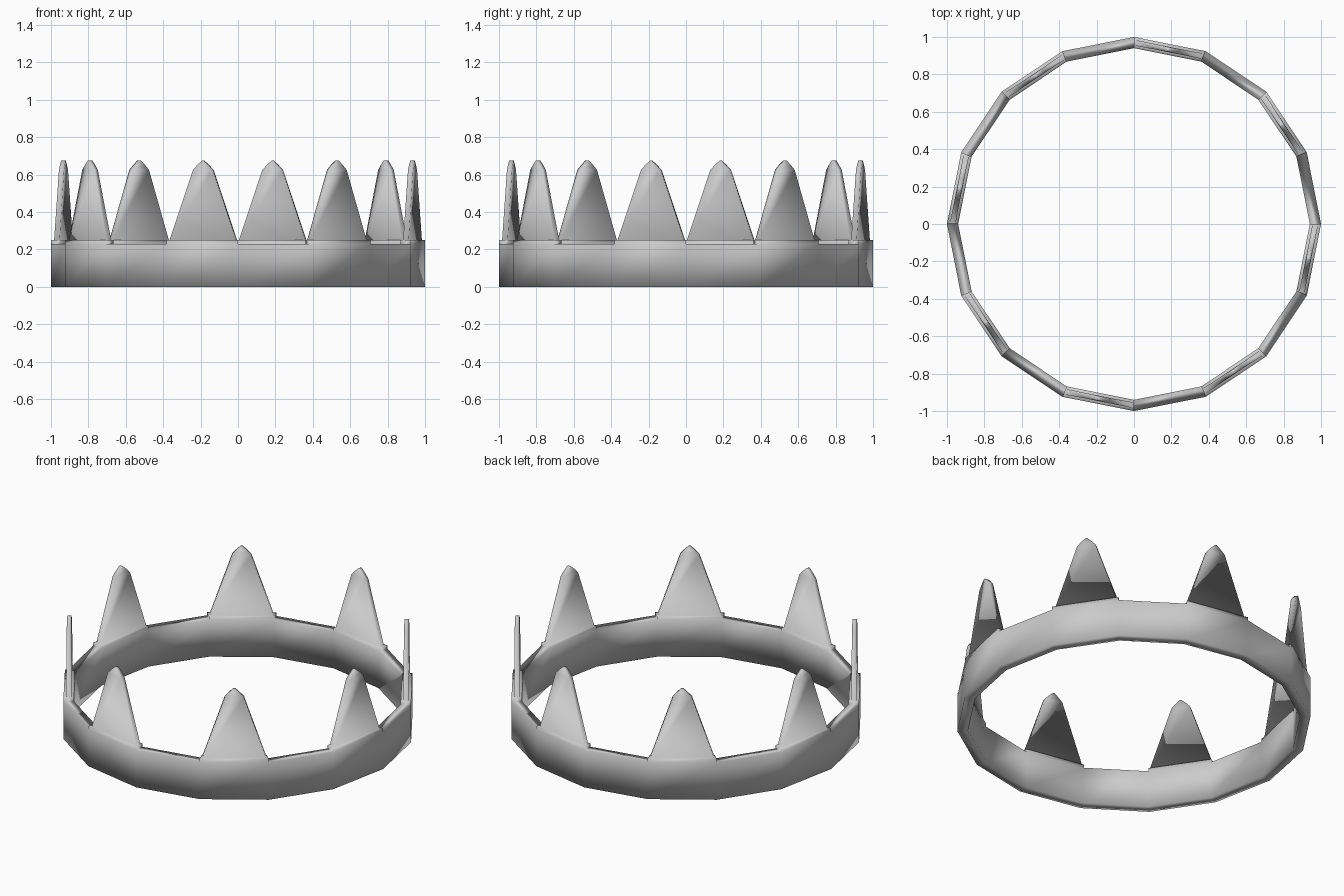
import bpy, bmesh
from math import sin, cos, pi

if "Cube" in bpy.data.objects:
    bpy.data.objects.remove(bpy.data.objects["Cube"])

SIDES, R_OUT, R_IN, BAND_H = 16, 1.0, 0.94, 0.23
STEP = 2 * pi / SIDES
MID = (R_OUT + R_IN) / 2 * cos(STEP / 2)   # distance of spike centre plane

# Spike outline: height, half width, half thickness
OUTLINE = [(0.25, 0.181, 0.015), (0.625, 0.054, 0.014),
           (0.652, 0.029, 0.013), (0.675, 0.004, 0.012)]

bm = bmesh.new()


def bridge(a, b):
    for i in range(len(a)):
        j = (i + 1) % len(a)
        bm.faces.new((a[i], a[j], b[j], b[i]))


def add_spike(base, angle):
    """Low block on one side of the band, then an inset tapered blade."""
    def vert(d, t, z):
        return bm.verts.new((d * cos(angle) - t * sin(angle),
                             d * sin(angle) + t * cos(angle), z))

    rows = [base, [bm.verts.new((v.co.x, v.co.y, 0.25)) for v in base]]
    for z, w, h in OUTLINE:
        rows.append([vert(MID + h, -w, z), vert(MID + h, w, z),
                     vert(MID - h, w, z), vert(MID - h, -w, z)])
    for a, b in zip(rows, rows[1:]):
        bridge(a, b)
    bm.faces.new(rows[-1])


# Band: 16-sided ring, with a spike grown from every second side
section = [(R_OUT, 0), (R_OUT, BAND_H), (R_IN, BAND_H), (R_IN, 0)]
rings = [[bm.verts.new((r * cos(k * STEP), r * sin(k * STEP), z)) for r, z in section]
         for k in range(SIDES)]
for k in range(SIDES):
    a, b = rings[k], rings[(k + 1) % SIDES]
    for i in range(4):
        j = (i + 1) % 4
        if i == 1 and k % 2 == 1:
            add_spike([a[1], b[1], b[2], a[2]], STEP * (k + 0.5))
        else:
            bm.faces.new((a[i], b[i], b[j], a[j]))

# One continuous, fully smooth-shaded surface
bmesh.ops.recalc_face_normals(bm, faces=bm.faces[:])
for f in bm.faces:
    f.smooth = True
me = bpy.data.meshes.new("spiked_ring")
bm.to_mesh(me)
bm.free()
bpy.context.collection.objects.link(bpy.data.objects.new("spiked_ring", me))
